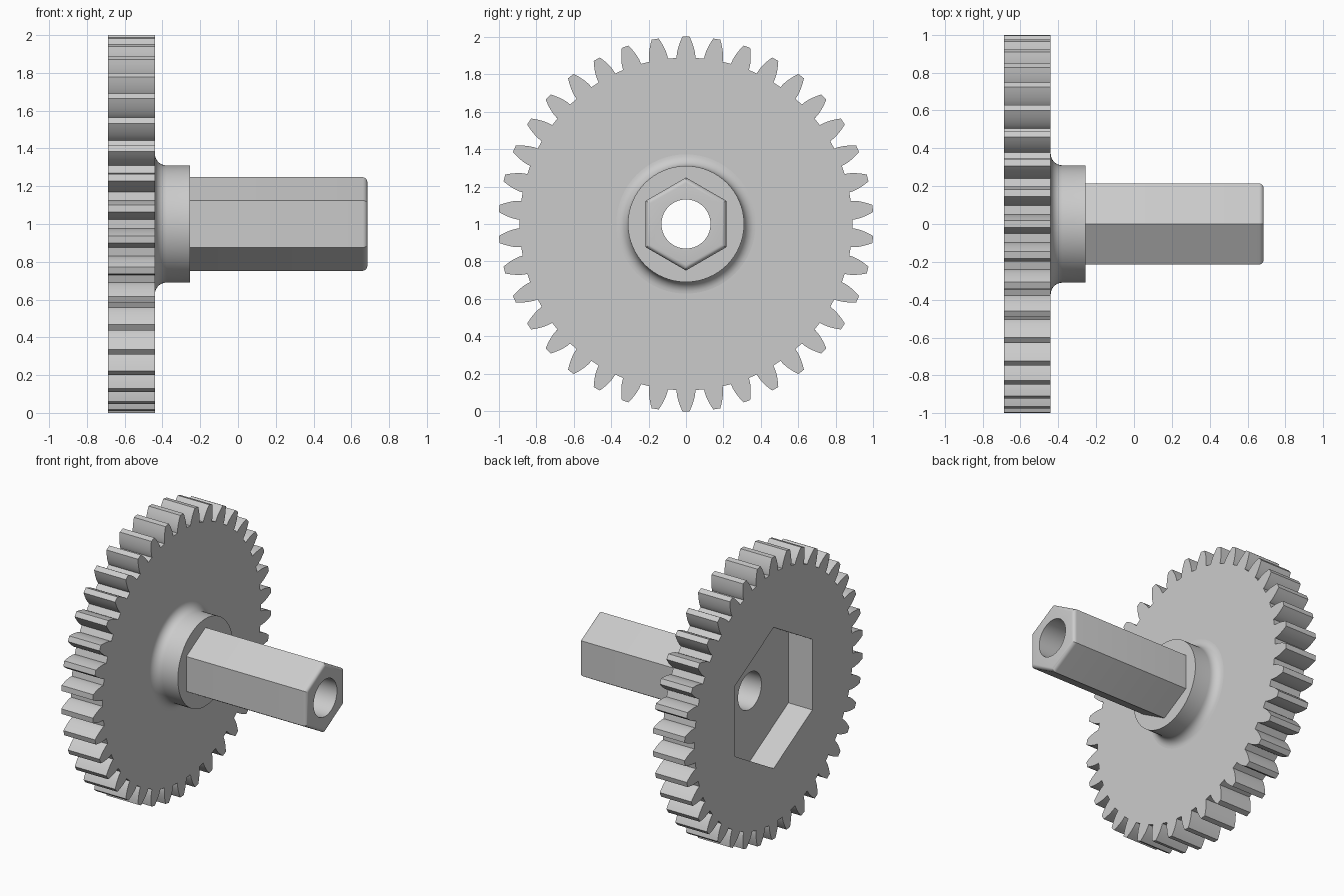
import bpy
import bmesh
from math import sin, cos, tan, pi, acos, radians, sqrt

cube = bpy.data.objects.get("Cube")
if cube:
    bpy.data.objects.remove(cube, do_unlink=True)

# Main dimensions: everything runs along the x axis at height AXIS_Z
AXIS_Z = 1.0
BACK, WHEEL_FRONT, COLLAR_FRONT, TIP = -0.688, -0.44, -0.255, 0.685
POCKET_FLOOR = -0.5
BORE, COLLAR_R, FILLET = 0.131, 0.31, 0.062
TEETH, OUTER_R, PITCH_R, ROOT_R = 38, 1.0, 0.95, 0.8875

grey = bpy.data.materials.new("plain_grey")
grey.use_nodes = True
grey.diffuse_color = (0.6, 0.6, 0.6, 1)
grey.node_tree.nodes["Principled BSDF"].inputs["Base Color"].default_value = (0.6, 0.6, 0.6, 1)


def make_object(name, bm):
    bmesh.ops.recalc_face_normals(bm, faces=bm.faces)
    mesh = bpy.data.meshes.new(name)
    bm.to_mesh(mesh)
    bm.free()
    mesh.materials.append(grey)
    obj = bpy.data.objects.new(name, mesh)
    bpy.context.collection.objects.link(obj)
    return obj


def prism(outline, x0, x1):
    """Extrude a (radius, angle from the top) outline along x."""
    bm = bmesh.new()
    face = bm.faces.new([bm.verts.new((x0, r * sin(a), AXIS_Z + r * cos(a))) for r, a in outline])
    new = bmesh.ops.extrude_face_region(bm, geom=[face])["geom"]
    verts = [v for v in new if isinstance(v, bmesh.types.BMVert)]
    bmesh.ops.translate(bm, verts=verts, vec=(x1 - x0, 0, 0))
    return bm


def polygon(radius, sides):
    return [(radius, 2 * pi * i / sides) for i in range(sides)]


def cut(obj, cutter_bm):
    cutter = make_object("cutter", cutter_bm)
    cutter.hide_render = True
    mod = obj.modifiers.new("cut", "BOOLEAN")
    mod.operation, mod.solver, mod.object = "DIFFERENCE", "EXACT", cutter
    bpy.context.view_layer.update()
    graph = bpy.context.evaluated_depsgraph_get()
    result = bpy.data.meshes.new_from_object(obj.evaluated_get(graph))
    obj.modifiers.clear()
    obj.data = result
    bpy.data.objects.remove(cutter, do_unlink=True)


def smooth(obj):
    bpy.ops.object.select_all(action="DESELECT")
    obj.select_set(True)
    bpy.context.view_layer.objects.active = obj
    bpy.ops.object.shade_smooth_by_angle(angle=radians(25))


# Gear wheel: involute teeth, hexagonal pocket in the back, bore
def involute(angle):
    return tan(angle) - angle


pressure = radians(20)
base_r = PITCH_R * cos(pressure)


def half_angle(r):
    return pi / (2 * TEETH) + involute(pressure) - involute(acos(min(1, base_r / r)))


STEPS = 6
flank = [(ROOT_R, half_angle(base_r))]
for i in range(STEPS + 1):
    r = base_r + (OUTER_R - base_r) * i / STEPS
    flank.append((r, half_angle(r)))

outline = []
for t in range(TEETH):
    centre = 2 * pi * t / TEETH
    outline += [(r, centre - h) for r, h in flank]
    outline.append((OUTER_R, centre))
    outline += [(r, centre + h) for r, h in reversed(flank)]

wheel = make_object("gear_wheel", prism(outline, BACK, WHEEL_FRONT))
cut(wheel, prism(polygon(0.5, 6), BACK - 0.1, POCKET_FLOOR))
cut(wheel, prism(polygon(BORE, 64), BACK - 0.1, WHEEL_FRONT + 0.1))
smooth(wheel)

# Collar: revolved ring with a fillet where it meets the wheel
profile = [(WHEEL_FRONT, BORE)]
for i in range(9):
    a = pi / 2 * i / 8
    profile.append((WHEEL_FRONT + FILLET * (1 - cos(a)), COLLAR_R + FILLET * (1 - sin(a))))
profile += [(COLLAR_FRONT, COLLAR_R), (COLLAR_FRONT, BORE)]
bm = bmesh.new()
ring = [bm.verts.new((x, 0, AXIS_Z + r)) for x, r in profile]
edges = [bm.edges.new((ring[i - 1], ring[i])) for i in range(len(ring))]
bmesh.ops.spin(bm, geom=ring + edges, cent=(0, 0, AXIS_Z), axis=(1, 0, 0),
               angle=2 * pi, steps=64, use_merge=True)
bmesh.ops.remove_doubles(bm, verts=bm.verts, dist=0.0001)
smooth(make_object("collar", bm))

# Hexagonal shaft: rounded end rim and a bore
bm = prism(polygon(0.248, 6), COLLAR_FRONT, TIP)
rim = [e for e in bm.edges if all(v.co.x > TIP - 0.001 for v in e.verts)]
bmesh.ops.bevel(bm, geom=rim, offset=0.025, segments=5, profile=0.5, affect="EDGES")
shaft = make_object("hex_shaft", bm)
cut(shaft, prism(polygon(BORE, 64), COLLAR_FRONT - 0.1, TIP + 0.1))
smooth(shaft)
